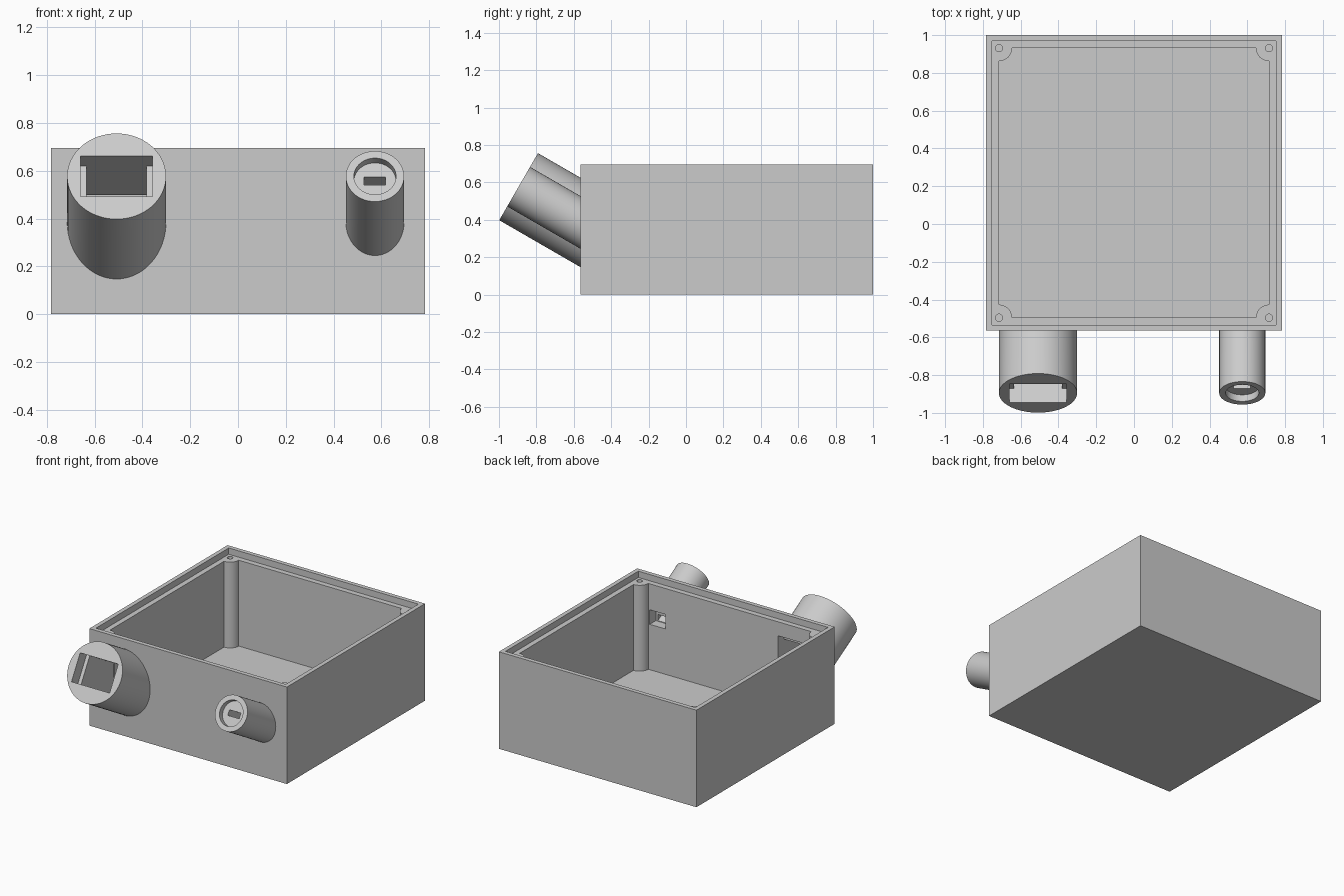
import bpy, bmesh, math
from mathutils import Matrix, Vector

old = bpy.data.objects.get("Cube")
if old:
    bpy.data.objects.remove(old, do_unlink=True)

grey = bpy.data.materials.new("light_grey_plastic")
grey.use_nodes = True
grey.diffuse_color = (0.6, 0.6, 0.6, 1)
grey.node_tree.nodes["Principled BSDF"].inputs["Base Color"].default_value = (0.6, 0.6, 0.6, 1)

X, FRONT, BACK, TOP = 0.783, -0.565, 1.0, 0.695
LEDGE, FLOOR = 0.65, 0.035
MID = (FRONT + BACK) / 2
IN_X, IN_Y = X - 0.068, (BACK - FRONT) / 2 - 0.069
TILT = math.radians(60)


def finish(name, bm):
    bmesh.ops.recalc_face_normals(bm, faces=bm.faces)
    mesh = bpy.data.meshes.new(name)
    bm.to_mesh(mesh)
    bm.free()
    mesh.materials.append(grey)
    obj = bpy.data.objects.new(name, mesh)
    bpy.context.collection.objects.link(obj)
    return obj


def box(name, x0, x1, y0, y1, z0, z1, matrix=Matrix()):
    bm = bmesh.new()
    size = Matrix.Diagonal((x1 - x0, y1 - y0, z1 - z0, 1))
    centre = Matrix.Translation(((x0 + x1) / 2, (y0 + y1) / 2, (z0 + z1) / 2))
    bmesh.ops.create_cube(bm, size=1, matrix=matrix @ centre @ size)
    return finish(name, bm)


def cylinder(name, radius, z0, z1, matrix, trim=False, sides=64):
    bm = bmesh.new()
    bmesh.ops.create_cone(bm, cap_ends=True, segments=sides, radius1=radius, radius2=radius,
                          depth=z1 - z0, matrix=matrix @ Matrix.Translation((0, 0, (z0 + z1) / 2)))
    if trim:  # end flush with the front wall
        geom = bm.verts[:] + bm.edges[:] + bm.faces[:]
        cut = bmesh.ops.bisect_plane(bm, geom=geom, plane_co=(0, FRONT, 0),
                                     plane_no=(0, 1, 0), clear_outer=True)
        edges = [e for e in cut["geom_cut"] if isinstance(e, bmesh.types.BMEdge)]
        bmesh.ops.contextual_create(bm, geom=edges)
    return finish(name, bm)


def carve(obj, cutters):
    bpy.context.view_layer.objects.active = obj
    for cutter in cutters:
        cutter.hide_render = True
        mod = obj.modifiers.new("cut", "BOOLEAN")
        mod.operation, mod.solver, mod.object = "DIFFERENCE", "EXACT", cutter
        bpy.ops.object.modifier_apply(modifier=mod.name)
        bpy.data.objects.remove(cutter, do_unlink=True)


def smooth(obj):
    bpy.ops.object.select_all(action="DESELECT")
    obj.select_set(True)
    bpy.context.view_layer.objects.active = obj
    bpy.ops.object.shade_smooth_by_angle(angle=math.radians(30))


# Cavity profile: a rectangle whose corners leave quarter-round screw posts
def cavity(post_radius=0.069, steps=12):
    bm = bmesh.new()
    verts = []
    for i, (sx, sy) in enumerate([(1, 1), (-1, 1), (-1, -1), (1, -1)]):
        for k in range(steps + 1):
            a = math.radians(270 + 90 * i - 90 * k / steps)
            verts.append(bm.verts.new((sx * IN_X + post_radius * math.cos(a),
                                       MID + sy * IN_Y + post_radius * math.sin(a), FLOOR)))
    face = bm.faces.new(verts)
    new = bmesh.ops.extrude_face_region(bm, geom=[face])["geom"]
    bmesh.ops.translate(bm, vec=(0, 0, TOP), verts=[v for v in new if isinstance(v, bmesh.types.BMVert)])
    return finish("cavity", bm)


# Open box with a lid ledge, screw holes and two cable windows
enclosure = box("enclosure", -X, X, FRONT, BACK, 0, TOP)
LIP = 0.031
cutters = [box("lid_recess", LIP - X, X - LIP, FRONT + LIP, BACK - LIP, LEDGE, TOP + 0.1), cavity()]
for sx in (-1, 1):
    for sy in (-1, 1):
        at = Matrix.Translation((sx * IN_X, MID + sy * IN_Y, 0))
        cutters.append(cylinder("screw_hole", 0.019, LEDGE - 0.25, LEDGE + 0.02, at, sides=24))
cutters.append(box("large_window", -0.635, -0.382, FRONT - 0.05, FRONT + 0.1, 0.27, 0.55))
cutters.append(box("small_window", 0.511, 0.635, FRONT - 0.05, FRONT + 0.1, 0.36, 0.464))
carve(enclosure, cutters)
smooth(enclosure)


# Tilted port: local z runs out of the mouth, local y runs up across it
def mouth(x):
    return Matrix.Translation((x, -0.895, 0.577)) @ Matrix.Rotation(TILT, 4, "X")


# Large port with a stepped rectangular socket
m = mouth(-0.508)
large_port = cylinder("large_port", 0.207, -1.0, 0, m, True)
carve(large_port, [box("socket", -0.151, 0.151, -0.098, 0.098, -0.084, 0.1, m),
                   box("socket_throat", -0.126, 0.126, -0.098, 0.0975, -1.0, 0.05, m)])
smooth(large_port)

# Small port with a round recess and a narrow slot
m = mouth(0.573)
small_port = cylinder("small_port", 0.122, -1.0, 0, m, True)
carve(small_port, [cylinder("round_recess", 0.088, -0.04, 0.1, m),
                   box("slot", -0.045, 0.045, -0.019, 0.019, -1.0, 0.05, m)])
smooth(small_port)
